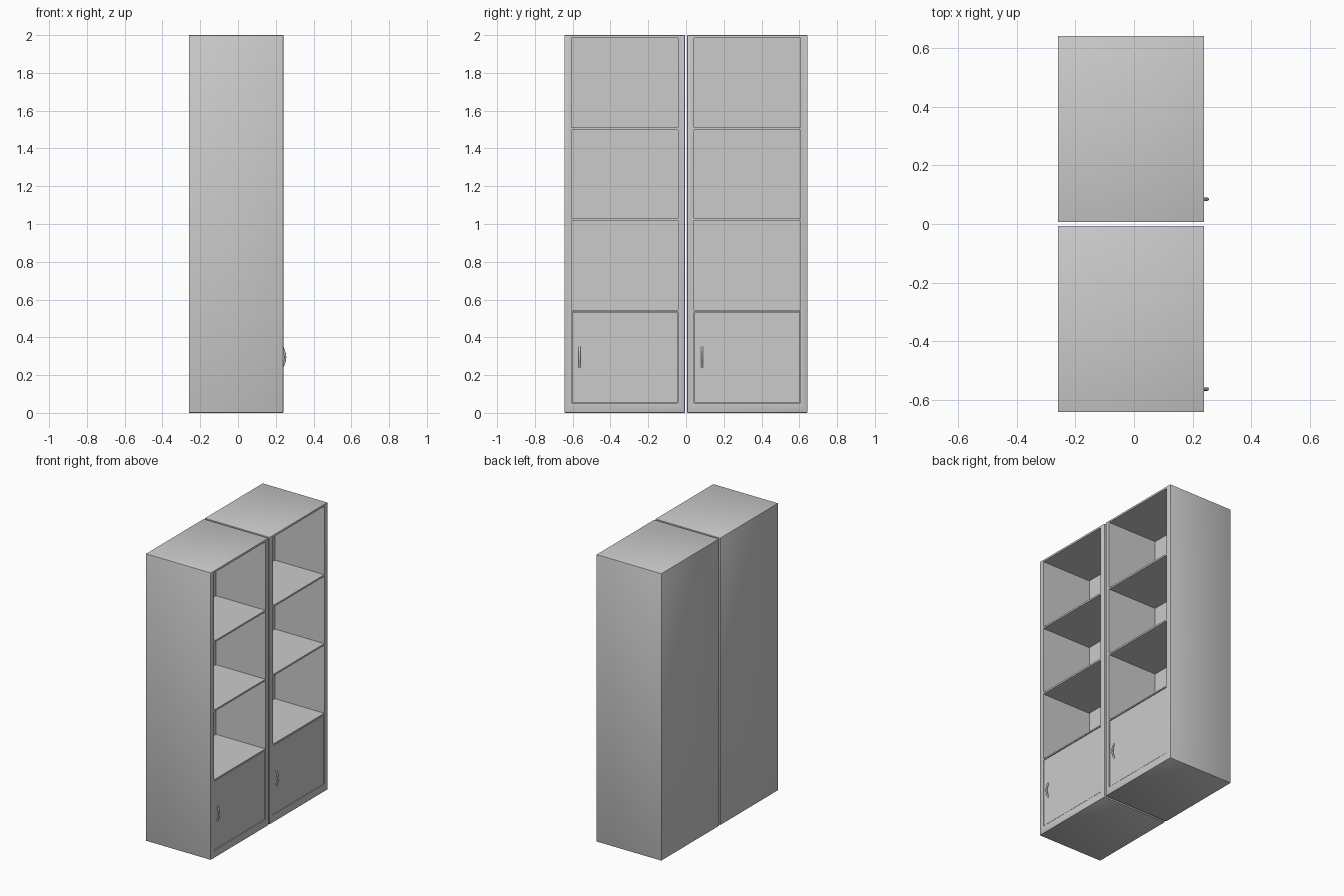
import bpy, bmesh, math
from mathutils import Matrix, Vector

if "Cube" in bpy.data.objects:
    bpy.data.objects.remove(bpy.data.objects["Cube"])

BACK, FRONT = -0.26, 0.24       # body extents along x
INNER_BACK = -0.14              # back wall of the compartments
W, HEIGHT = 0.637, 2.0          # width and height of one cabinet
LEVELS = [(0.052, 0.536), (0.545, 1.018), (1.03, 1.498), (1.51, 1.986)]


def boxes(name, bounds, bevel=0.0):
    """One mesh object made of axis-aligned boxes (x0,x1,y0,y1,z0,z1)."""
    bm = bmesh.new()
    for x0, x1, y0, y1, z0, z1 in bounds:
        centre = Vector(((x0 + x1) / 2, (y0 + y1) / 2, (z0 + z1) / 2))
        size = Matrix.Diagonal((x1 - x0, y1 - y0, z1 - z0, 1))
        bmesh.ops.create_cube(bm, size=1, matrix=Matrix.Translation(centre) @ size)
    if bevel:
        bmesh.ops.bevel(bm, geom=bm.edges[:], offset=bevel, segments=2,
                        profile=0.5, affect='EDGES')
    me = bpy.data.meshes.new(name)
    bm.to_mesh(me)
    bm.free()
    ob = bpy.data.objects.new(name, me)
    bpy.context.collection.objects.link(ob)
    return ob


def select(ob):
    bpy.ops.object.select_all(action='DESELECT')
    ob.select_set(True)
    bpy.context.view_layer.objects.active = ob


def handle(name, y):
    """Bowed pull handle swept along an arc."""
    cu = bpy.data.curves.new(name, 'CURVE')
    cu.dimensions = '3D'
    cu.bevel_depth = 0.006
    cu.bevel_resolution = 3
    cu.use_fill_caps = True
    sp = cu.splines.new('POLY')
    n = 13
    sp.points.add(n - 1)
    for i, p in enumerate(sp.points):
        t = i / (n - 1)
        p.co = (FRONT - 0.006 + 0.016 * math.sin(math.pi * t), y, 0.24 + 0.11 * t, 1)
    ob = bpy.data.objects.new(name, cu)
    bpy.context.collection.objects.link(ob)
    select(ob)
    bpy.ops.object.convert(target='MESH')
    bpy.ops.object.shade_smooth_by_angle(angle=math.radians(40))


for side, y0 in (("left", -0.643), ("right", 0.006)):
    ya, yb = y0 + 0.036, y0 + W - 0.036
    # Cabinet body with the compartments cut out of its front
    body = boxes(f"{side}_cabinet_body", [(BACK, FRONT, y0, y0 + W, 0, HEIGHT)], 0.003)
    cutter = boxes("compartment_cutter",
                   [(INNER_BACK, FRONT + 0.1, ya, yb, a, b) for a, b in LEVELS])
    cutter.hide_render = True
    mod = body.modifiers.new("compartments", 'BOOLEAN')
    mod.object = cutter
    mod.operation = 'DIFFERENCE'
    mod.solver = 'EXACT'
    select(body)
    bpy.ops.object.modifier_apply(modifier=mod.name)
    bpy.data.objects.remove(cutter)
    bpy.ops.object.shade_smooth_by_angle(angle=math.radians(30))

    # Door closing the lowest compartment
    a, b = LEVELS[0]
    boxes(f"{side}_door", [(FRONT - 0.022, FRONT - 0.002, ya + 0.004, yb - 0.003,
                            a + 0.003, b - 0.004)], 0.001)
    handle(f"{side}_door_handle", y0 + 0.079)
